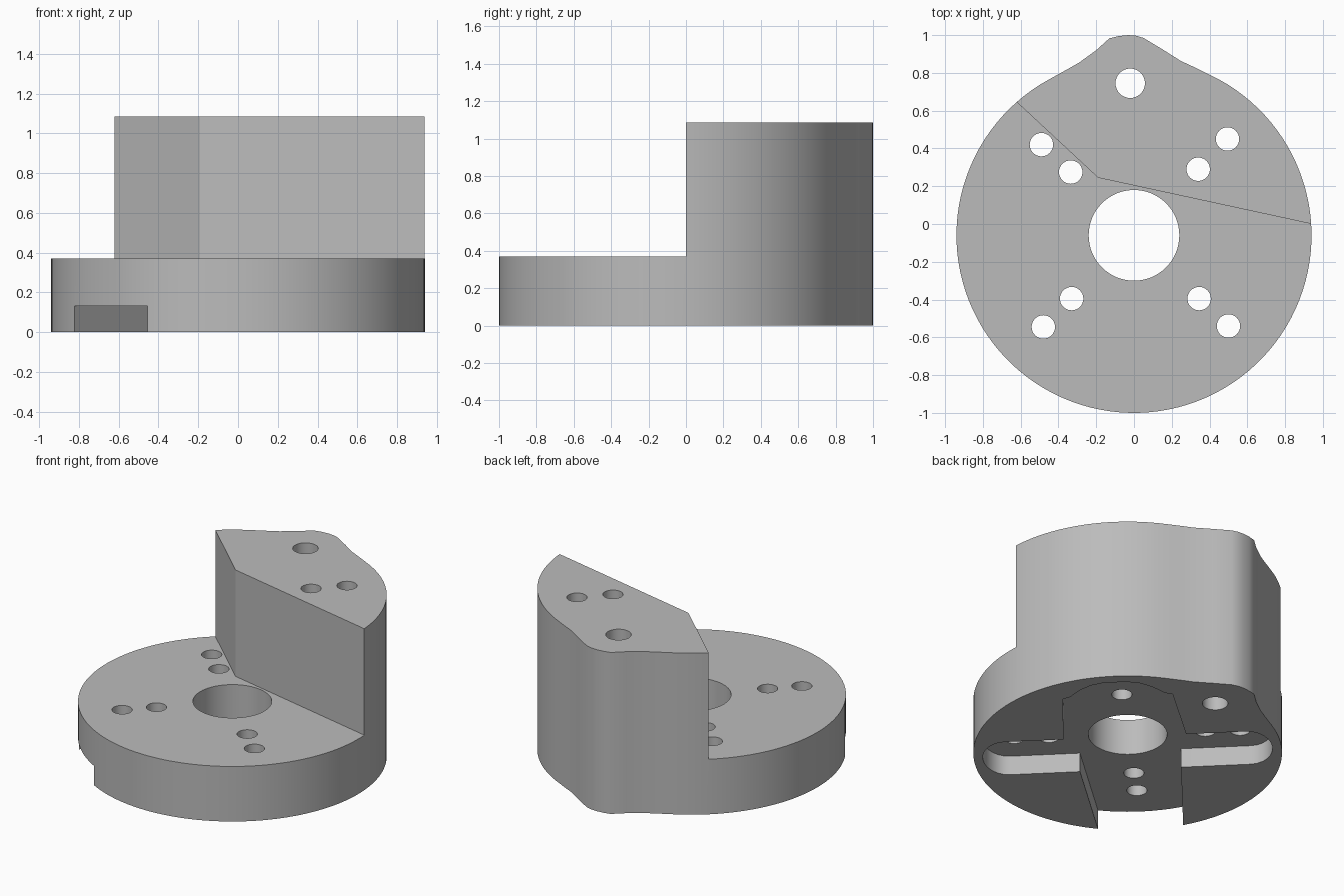
import bpy, bmesh, math
from mathutils import Vector

cube = bpy.data.objects.get("Cube")
if cube:
    bpy.data.objects.remove(cube, do_unlink=True)

CENTRE = Vector((0, -0.06))
RADIUS = 0.94
BASE_TOP, TOWER_TOP, POCKET_TOP = 0.37, 1.085, 0.13

grey = bpy.data.materials.new("plain_grey")
grey.use_nodes = True
grey.diffuse_color = (0.5, 0.5, 0.5, 1)
grey.node_tree.nodes["Principled BSDF"].inputs["Base Color"].default_value = (0.5, 0.5, 0.5, 1)


def prism(name, points, z0, z1):
    """Extrude a flat outline between two heights."""
    bm = bmesh.new()
    face = bm.faces.new([bm.verts.new((p[0], p[1], z0)) for p in points])
    ext = bmesh.ops.extrude_face_region(bm, geom=[face], use_keep_orig=True)
    top = [v for v in ext["geom"] if isinstance(v, bmesh.types.BMVert)]
    bmesh.ops.translate(bm, verts=top, vec=(0, 0, z1 - z0))
    bmesh.ops.recalc_face_normals(bm, faces=bm.faces)
    mesh = bpy.data.meshes.new(name)
    bm.to_mesh(mesh)
    bm.free()
    mesh.materials.append(grey)
    obj = bpy.data.objects.new(name, mesh)
    bpy.context.collection.objects.link(obj)
    return obj


def arc(centre, radius, start, end, steps):
    angles = [start + (end - start) * i / steps for i in range(steps + 1)]
    return [(centre[0] + radius * math.cos(a), centre[1] + radius * math.sin(a)) for a in angles]


def circle(centre, radius, steps):
    return arc(centre, radius, 0, math.tau, steps)[:-1]


def cut(obj, cutter):
    """Subtract the cutter, bake the result and discard the cutter."""
    cutter.hide_render = True
    mod = obj.modifiers.new("cut", "BOOLEAN")
    mod.operation = "DIFFERENCE"
    mod.solver = "EXACT"
    mod.object = cutter
    bpy.context.view_layer.objects.active = obj
    bpy.ops.object.modifier_apply(modifier=mod.name)
    bpy.data.objects.remove(cutter, do_unlink=True)


# Round body with a rounded lug at the back
lug = [(0.32, 0.83), (0.25, 0.862), (0.15, 0.925), (0.05, 0.985), (0.01, 0.997), (-0.03, 1.0),
       (-0.08, 0.995), (-0.13, 0.983), (-0.2, 0.92), (-0.29, 0.855), (-0.36, 0.815)]
left_end = math.acos(-0.45 / RADIUS)
right_end = math.acos(0.4 / RADIUS)
rim = arc(CENTRE, RADIUS, left_end, right_end + math.tau, 96)
body = prism("mount_body", rim + lug, 0, TOWER_TOP)

# Step: the front is lowered to leave the tower at the back
cut(body, prism("step_cutter", [(1.2, -0.056), (-0.19, 0.245), (-1.0, 0.998), (-1.3, 1.0),
                                (-1.3, -1.3), (1.2, -1.3)], BASE_TOP, 1.5))

# Cross-shaped pocket underneath: open channel, two round-ended arms, closed rear bay
arm_end = [(-0.2 * math.cos(t), 0.735 + 0.15 * math.sin(t))
           for t in [math.pi * i / 12 for i in range(13)]]
half = [(-1.2, 0.24), (-0.2, 0.309)] + arm_end + [
    (0.2, 0.375), (0.69, 0.335), (0.71, 0.29), (0.79, 0.22), (0.84, 0.15), (0.865, 0.07)]
cross = half + [(a, -p) for a, p in reversed(half)]
along = Vector((1, 1)).normalized()
across = Vector((1, -1)).normalized()
cut(body, prism("pocket_cutter", [CENTRE + a * along + p * across for a, p in cross],
                -0.2, POCKET_TOP))

# Through holes: bore, lug hole and four pairs of screw holes
holes = [(CENTRE, 0.24, 64), ((-0.02, 0.745), 0.078, 32)]
for spot in [(-0.49, 0.42), (-0.335, 0.275), (0.495, 0.45), (0.34, 0.29),
             (0.345, -0.395), (0.5, -0.54), (-0.33, -0.395), (-0.48, -0.545)]:
    holes.append((spot, 0.062, 32))
for spot, radius, steps in holes:
    cut(body, prism("hole_cutter", circle(spot, radius, steps), -0.3, 1.5))

# Smooth curved walls, crisp edges
bpy.ops.object.select_all(action="DESELECT")
body.select_set(True)
bpy.context.view_layer.objects.active = body
bpy.ops.object.shade_smooth_by_angle(angle=math.radians(30))
